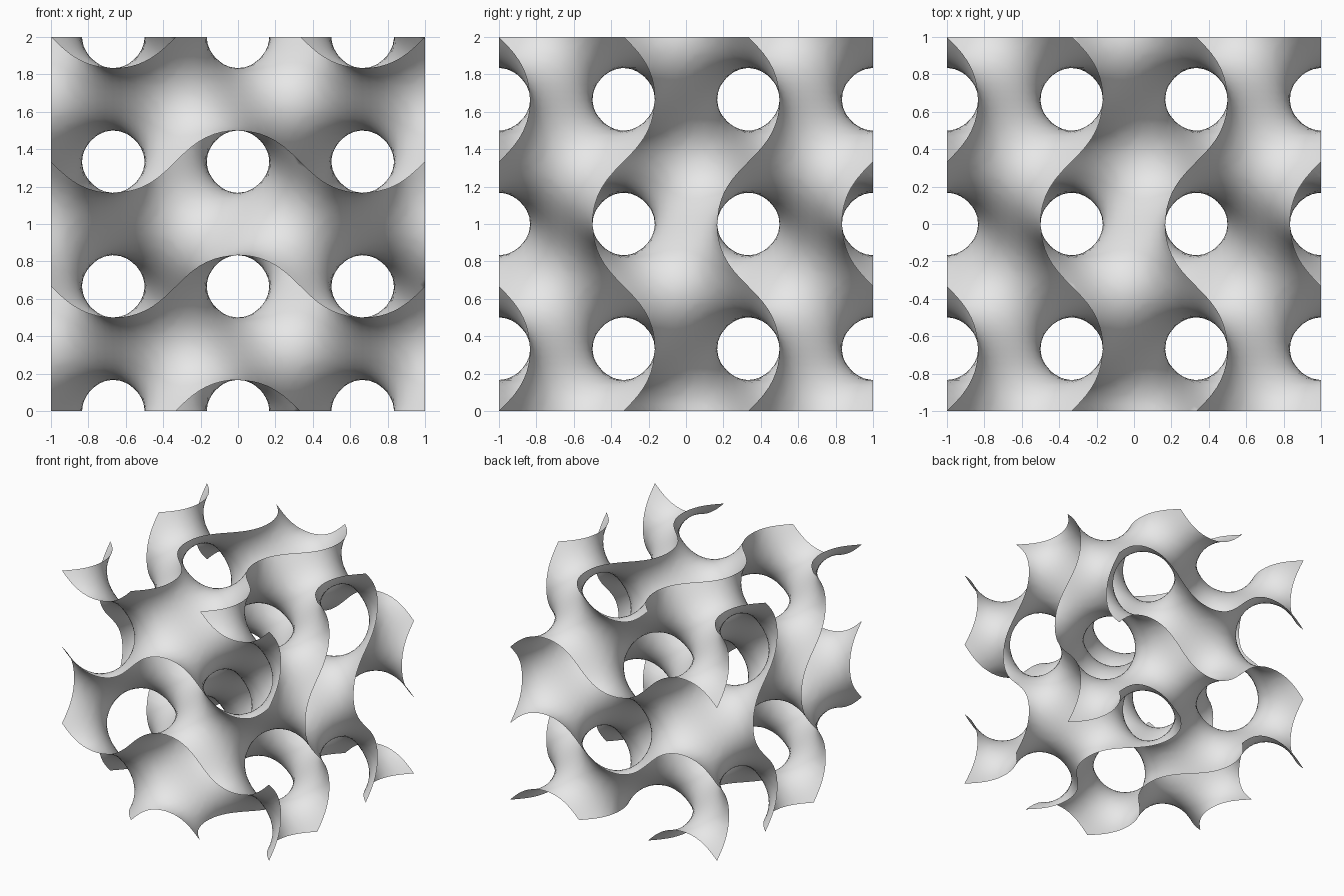
import bpy
import bmesh
from math import sin, cos, pi
from itertools import product
from mathutils import Vector

cube = bpy.data.objects.get("Cube")
if cube:
    bpy.data.objects.remove(cube, do_unlink=True)

K = 1.5 * pi          # one and a half waves across the block
CELLS = 48            # cells across the block
H = 2 / CELLS
POINTS = CELLS + 6    # sampling overshoots the block, then gets trimmed


def field(p):
    x, y, z = p * K
    return sin(x) * cos(y) + sin(y) * cos(z) + sin(z) * cos(x)


def gradient(p):
    x, y, z = p * K
    return K * Vector((cos(x) * cos(y) - sin(z) * sin(x),
                       cos(y) * cos(z) - sin(x) * sin(y),
                       cos(z) * cos(x) - sin(y) * sin(z)))


def place(i):
    return Vector([-1 + (c - 1.6) * H for c in i])


def step(i, axis, amount):
    j = list(i)
    j[axis] += amount
    return tuple(j)


# Sample the wave field, and make a quad round each grid edge it crosses
value = {i: field(place(i)) for i in product(range(POINTS), repeat=3)}
crossings, quads = {}, []
for i, a in value.items():
    for axis in range(3):
        u, v = (axis + 1) % 3, (axis + 2) % 3
        j = step(i, axis, 1)
        if j not in value or not (0 < i[u] < POINTS - 1 and 0 < i[v] < POINTS - 1):
            continue
        b = value[j]
        if (a > 0) == (b > 0):
            continue
        hit = place(i).lerp(place(j), a / (a - b))
        ring = [i, step(i, u, -1), step(step(i, u, -1), v, -1), step(i, v, -1)]
        for cell in ring:
            crossings.setdefault(cell, []).append(hit)
        quads.append(ring if a > 0 else ring[::-1])

# Average the crossings in each cell and settle the point on the surface
bm = bmesh.new()
verts = {}
for cell, hits in crossings.items():
    p = sum(hits, Vector()) / len(hits)
    for _ in range(3):
        g = gradient(p)
        p -= g * (field(p) / g.length_squared)
    verts[cell] = bm.verts.new(p)
for ring in quads:
    bm.faces.new([verts[c] for c in ring])

# Trim the sheet flat on all six sides of the block
for axis in range(3):
    for side in (-1, 1):
        normal = Vector()
        normal[axis] = side
        bmesh.ops.bisect_plane(bm, geom=bm.verts[:] + bm.edges[:] + bm.faces[:],
                               plane_co=normal, plane_no=normal, clear_outer=True)
bmesh.ops.translate(bm, verts=bm.verts[:], vec=(0, 0, 1))
for face in bm.faces:
    face.smooth = True

# Finished sheet with its single colour
mesh = bpy.data.meshes.new("wave_sheet")
bm.to_mesh(mesh)
bm.free()
sheet = bpy.data.objects.new("wave_sheet", mesh)
bpy.context.collection.objects.link(sheet)

grey = bpy.data.materials.new("light_grey")
grey.use_nodes = True
colour = (0.8, 0.8, 0.8, 1)
grey.diffuse_color = colour
grey.node_tree.nodes["Principled BSDF"].inputs["Base Color"].default_value = colour
mesh.materials.append(grey)
